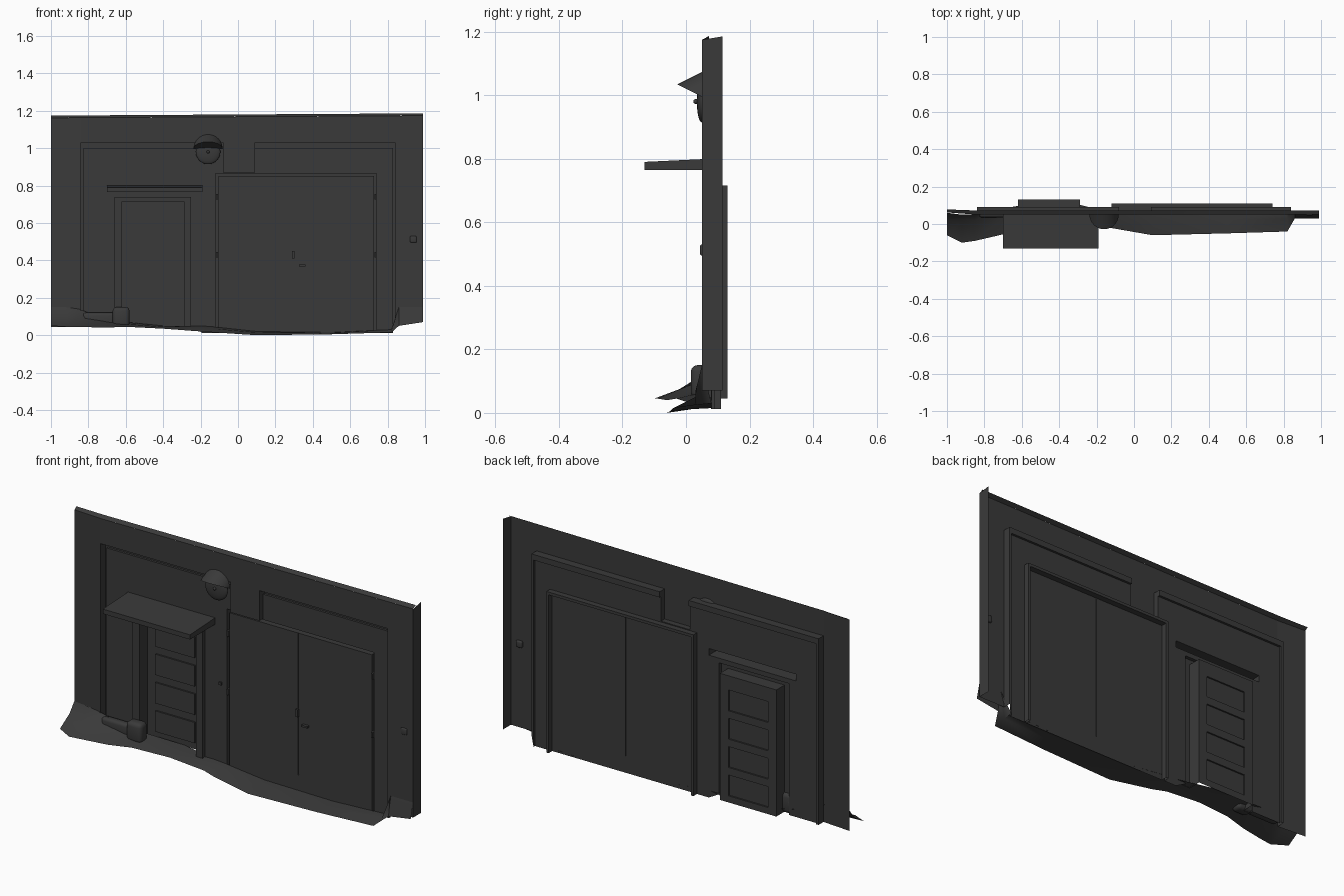
import bpy, bmesh, math
from mathutils import Vector

if "Cube" in bpy.data.objects:
    bpy.data.objects.remove(bpy.data.objects["Cube"])

plaster = bpy.data.materials.new("charcoal_grey")
plaster.use_nodes = True
plaster.diffuse_color = (0.042, 0.042, 0.042, 1)
plaster.node_tree.nodes["Principled BSDF"].inputs["Base Color"].default_value = plaster.diffuse_color


def finish(name, bm, smooth=False):
    bmesh.ops.remove_doubles(bm, verts=bm.verts, dist=0.0002)
    mesh = bpy.data.meshes.new(name)
    bm.to_mesh(mesh)
    bm.free()
    mesh.materials.append(plaster)
    ob = bpy.data.objects.new(name, mesh)
    bpy.context.collection.objects.link(ob)
    if smooth:
        bpy.ops.object.select_all(action='DESELECT')
        ob.select_set(True)
        bpy.context.view_layer.objects.active = ob
        bpy.ops.object.shade_smooth_by_angle(angle=math.radians(40))
    return ob


def quad(bm, *points):
    bm.faces.new([bm.verts.new(p) for p in points])


def box(name, x, y, z, bevel=0):
    bm = bmesh.new()
    bmesh.ops.create_cube(bm, size=1)
    for v in bm.verts:
        v.co = [r[0] + (c + 0.5) * (r[1] - r[0]) for c, r in zip(v.co, (x, y, z))]
    if bevel:
        bmesh.ops.bevel(bm, geom=bm.edges[:], offset=bevel, segments=3, affect='EDGES', profile=0.5)
    return finish(name, bm, bool(bevel))


def ball(name, centre, size):
    bm = bmesh.new()
    bmesh.ops.create_uvsphere(bm, u_segments=24, v_segments=12, radius=1)
    for v in bm.verts:
        v.co = Vector([c * s for c, s in zip(v.co, size)]) + Vector(centre)
    return finish(name, bm, True)


# Facade relief: each rectangle (x0, x1, z0, z1, depth) is painted over the earlier ones
FRONT, GROOVE, RECESS, GATE, DOOR = 0.05, 0.092, 0.08, 0.079, 0.13
END = 0.99
relief = [
    (-1, END, 0, 1.18, FRONT),
    (-0.84, 0.84, 0, 1.03, GROOVE),
    (-0.825, 0.828, 0, 1.0, RECESS),
    (-0.08, 0.09, 0.87, 1.03, FRONT),
    (-0.12, 0.74, 0, 0.865, 0.11),
    (-0.105, 0.728, 0, 0.85, GATE),
    (0.297, 0.301, 0.1, 0.85, GATE + 0.004),
    (-0.66, -0.25, 0, 0.74, 0.062),
    (-0.62, -0.29, 0, 0.715, DOOR),
    (-0.70, -0.19, 0.765, 0.8, None),
]
for i in range(4):
    relief.append((-0.57, -0.34, 0.08 + i * 0.15, 0.19 + i * 0.15, DOOR - 0.008))

xs = sorted({v for r in relief for v in r[:2]})
zs = sorted({v for r in relief for v in r[2:4]})


def depth(i, k):
    x, z = (xs[i] + xs[i + 1]) / 2, (zs[k] + zs[k + 1]) / 2
    return [r[4] for r in relief if r[0] < x < r[1] and r[2] < z < r[3]][-1]


def height(x, k):
    if k == 0:
        return 0.045 if x < -0.2 else 0.012 if x < 0.83 else 0.07
    if k == len(zs) - 1:
        return 1.168 + 0.006 * x
    return zs[k]


bm = bmesh.new()
for i in range(len(xs) - 1):
    for k in range(len(zs) - 1):
        d = depth(i, k)
        if d is None:
            continue
        a, b = xs[i], xs[i + 1]
        quad(bm, (a, d, height(a, k)), (b, d, height(b, k)),
             (b, d, height(b, k + 1)), (a, d, height(a, k + 1)))
        # Reveals where neighbouring parts sit at different depths
        if i + 2 < len(xs):
            e = depth(i + 1, k)
            if e is not None and e != d:
                quad(bm, (b, d, height(b, k)), (b, e, height(b, k)),
                     (b, e, height(b, k + 1)), (b, d, height(b, k + 1)))
        if k + 2 < len(zs):
            e = depth(i, k + 1)
            if e is not None and e != d:
                z = zs[k + 1]
                quad(bm, (a, d, z), (b, d, z), (b, e, z), (a, e, z))
# The right-hand end bends back a little
for v in bm.verts:
    if v.co.x < -0.99:
        v.co.y += 0.012
finish("facade", bm)

# Sloped coping along the top and the return at the left end
bm = bmesh.new()
quad(bm, (-1, FRONT + 0.012, 1.162), (-0.84, FRONT, 1.163), (-0.84, 0.072, 1.175), (-1, 0.078, 1.174))
quad(bm, (-0.84, FRONT, 1.163), (END, FRONT, 1.174), (END, 0.072, 1.186), (-0.84, 0.072, 1.175))
finish("coping", bm, True)
bm = bmesh.new()
quad(bm, (END, FRONT, 0.07), (END, 0.115, 0.07), (END, 0.115, 1.185), (END, FRONT, 1.174))
finish("end_return", bm)

# Canopy, hollow from behind
canopy = box("canopy", (-0.70, -0.19), (-0.13, 0.08), (0.765, 0.8))
bm = bmesh.new()
bm.from_mesh(canopy.data)
bmesh.ops.delete(bm, geom=[f for f in bm.faces if min(v.co.y for v in f.verts) > 0], context='FACES_ONLY')
for v in bm.verts:
    if v.co.y < 0 and v.co.z > 0.78:
        v.co.z -= 0.01
bm.to_mesh(canopy.data)
bm.free()

# Ground apron: x, then y and z at the wall, the middle and the outer edge
stations = [
    (-1.00, 0.06, 0.15, 0.02, 0.10, -0.06, 0.05),
    (-0.92, 0.05, 0.15, 0.02, 0.09, -0.10, 0.045),
    (-0.85, 0.05, 0.14, 0.02, 0.09, -0.09, 0.045),
    (-0.72, 0.08, 0.09, 0.02, 0.07, -0.06, 0.04),
    (-0.60, 0.10, 0.07, 0.03, 0.06, -0.03, 0.045),
    (-0.40, 0.13, 0.05, 0.05, 0.045, 0.0, 0.035),
    (-0.20, 0.08, 0.05, 0.04, 0.04, 0.0, 0.02),
    (-0.13, 0.08, 0.045, 0.03, 0.035, -0.02, 0.015),
    (0.10, GATE, 0.02, 0.02, 0.015, -0.06, 0.0),
    (0.50, GATE, 0.015, 0.02, 0.012, -0.05, 0.005),
    (0.82, 0.08, 0.03, 0.03, 0.025, -0.04, 0.015),
    (0.86, 0.05, 0.15, 0.038, 0.10, 0.03, 0.05),
    (END, 0.05, 0.15, 0.038, 0.10, 0.03, 0.07),
]
bm = bmesh.new()
for s, t in zip(stations, stations[1:]):
    for j in (1, 3):
        quad(bm, (s[0], *s[j + 2:j + 4]), (t[0], *t[j + 2:j + 4]),
             (t[0], *t[j:j + 2]), (s[0], *s[j:j + 2]))
finish("ground_apron", bm, True)
box("low_plinth", (-0.83, -0.64), (0.035, 0.078), (0.05, 0.12), 0.015)
box("jamb_base", (-0.67, -0.58), (0.015, 0.078), (0.045, 0.15), 0.02)

# Wall lamp: round body, centre knob and a tilted half-round hood
LX, LZ = -0.16, 0.98
ball("lamp_body", (LX, FRONT, LZ), (0.066, 0.016, 0.066))
ball("lamp_knob", (LX, 0.033, LZ), (0.008, 0.01, 0.008))
bm = bmesh.new()
rim, arc = [], []
for n in range(17):
    t = math.pi * n / 16
    c, s = 0.078 * math.cos(t), 0.078 * math.sin(t)
    rim.append((LX + c, FRONT - s, 0.995 + s / 2))
    arc.append((LX + c, FRONT, 0.995 + s))
quad(bm, rim[0], rim[1], arc[1])
quad(bm, rim[15], rim[16], arc[15])
for n in range(1, 15):
    quad(bm, rim[n], rim[n + 1], arc[n + 1], arc[n])
quad(bm, *rim)
finish("lamp_hood", bm, True)

# Gate hardware and small wall fittings
for x in (-0.112, 0.734):
    for z in (0.43, 0.74):
        box("gate_hinge", (x - 0.005, x + 0.005), (0.07, 0.11), (z - 0.015, z + 0.015))
box("gate_lock", (0.29, 0.303), (0.066, GATE), (0.41, 0.45))
box("gate_handle", (0.325, 0.36), (0.064, GATE), (0.367, 0.377))
box("bell_push", (-0.165, -0.15), (0.072, RECESS), (0.455, 0.47))
box("wall_socket", (0.92, 0.955), (0.044, 0.062), (0.495, 0.53), 0.006)
